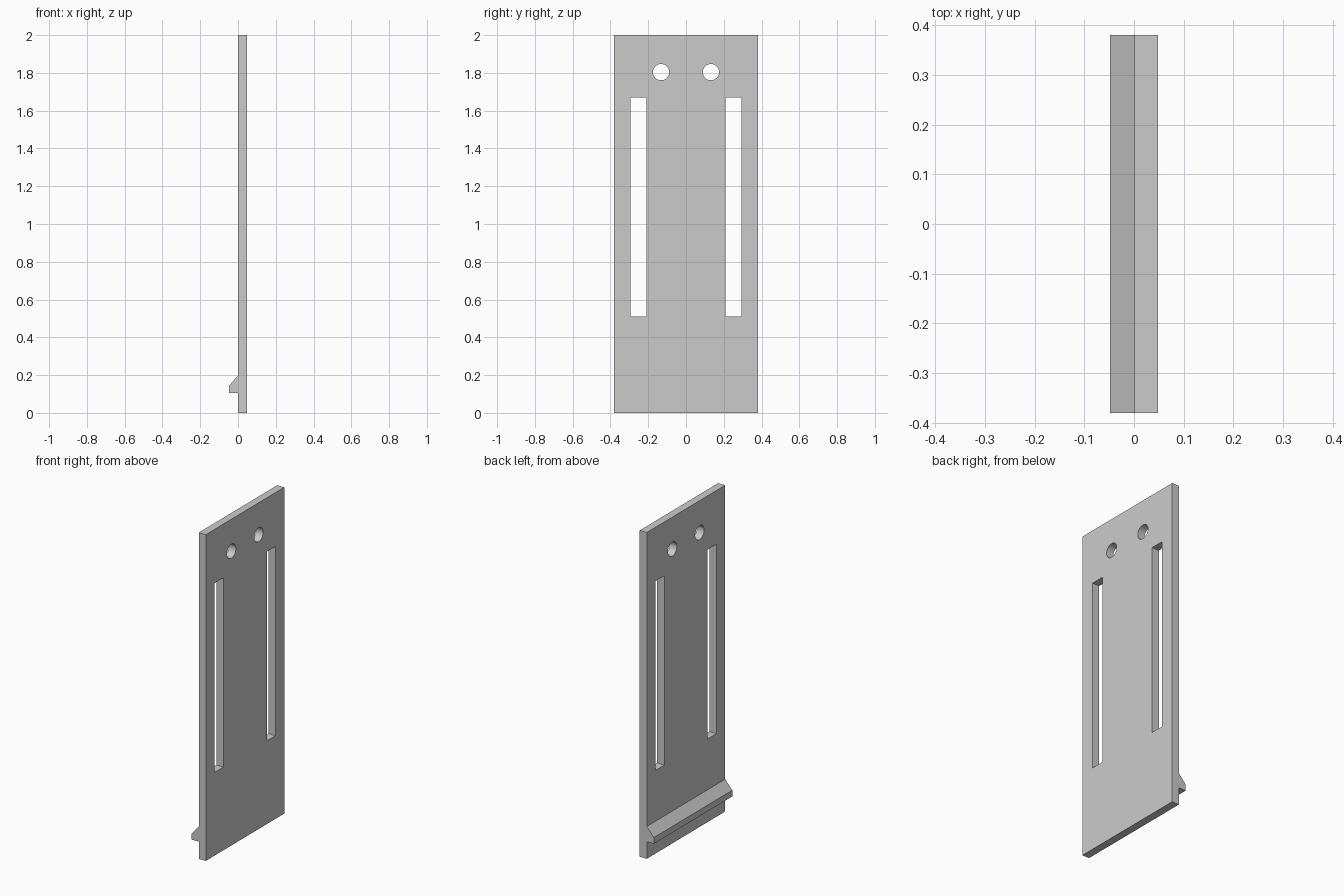
import bpy
import bmesh
from math import pi
from mathutils import Matrix, Vector

cube = bpy.data.objects.get("Cube")
if cube:
    bpy.data.objects.remove(cube, do_unlink=True)

# Plain grey material
GREY = (0.6, 0.6, 0.6, 1)
grey = bpy.data.materials.new("plain grey")
grey.use_nodes = True
grey.diffuse_color = GREY
grey.node_tree.nodes["Principled BSDF"].inputs["Base Color"].default_value = GREY

HALF_WIDTH = 0.38
JOINT_X, PLATE_X = 0.0, 0.048


def make_object(name, bm):
    bmesh.ops.recalc_face_normals(bm, faces=bm.faces)
    mesh = bpy.data.meshes.new(name)
    bm.to_mesh(mesh)
    bm.free()
    mesh.materials.append(grey)
    obj = bpy.data.objects.new(name, mesh)
    bpy.context.collection.objects.link(obj)
    return obj


def add_box(bm, low, high):
    low, high = Vector(low), Vector(high)
    matrix = Matrix.Translation((low + high) / 2) @ Matrix.Diagonal((*(high - low), 1))
    bmesh.ops.create_cube(bm, size=1, matrix=matrix)


# Upright flat plate
bm = bmesh.new()
add_box(bm, (JOINT_X, -HALF_WIDTH, 0), (PLATE_X, HALF_WIDTH, 2))
plate = make_object("plate", bm)

# Cutters for the mirrored long slots and round holes
bm = bmesh.new()
for side in (-1, 1):
    y = side * 0.252
    add_box(bm, (-0.1, y - 0.042, 0.51), (0.15, y + 0.042, 1.67))
    matrix = Matrix.Translation((0.02, side * 0.132, 1.804)) @ Matrix.Rotation(pi / 2, 4, "Y")
    bmesh.ops.create_cone(bm, cap_ends=True, segments=40, radius1=0.043,
                          radius2=0.043, depth=0.25, matrix=matrix)
cutter = make_object("opening_cutter", bm)
cutter.hide_render = True

cut = plate.modifiers.new("openings", "BOOLEAN")
cut.operation = "DIFFERENCE"
cut.solver = "EXACT"
cut.object = cutter
bpy.context.view_layer.objects.active = plate
plate.select_set(True)
bpy.ops.object.modifier_apply(modifier=cut.name)
bpy.data.objects.remove(cutter, do_unlink=True)

# Smooth the hole walls, keep every edge sharp
bpy.ops.object.shade_smooth_by_angle(angle=pi / 6)

# Hook ledge with a sloped top, running along the full width
bm = bmesh.new()
profile = [(JOINT_X, 0.105), (-0.048, 0.105), (-0.048, 0.143), (JOINT_X, 0.198)]
face = bm.faces.new([bm.verts.new((x, -HALF_WIDTH, z)) for x, z in profile])
swept = bmesh.ops.extrude_face_region(bm, geom=[face])["geom"]
bmesh.ops.translate(bm, verts=[v for v in swept if isinstance(v, bmesh.types.BMVert)],
                    vec=(0, 2 * HALF_WIDTH, 0))
make_object("hook_ledge", bm)
